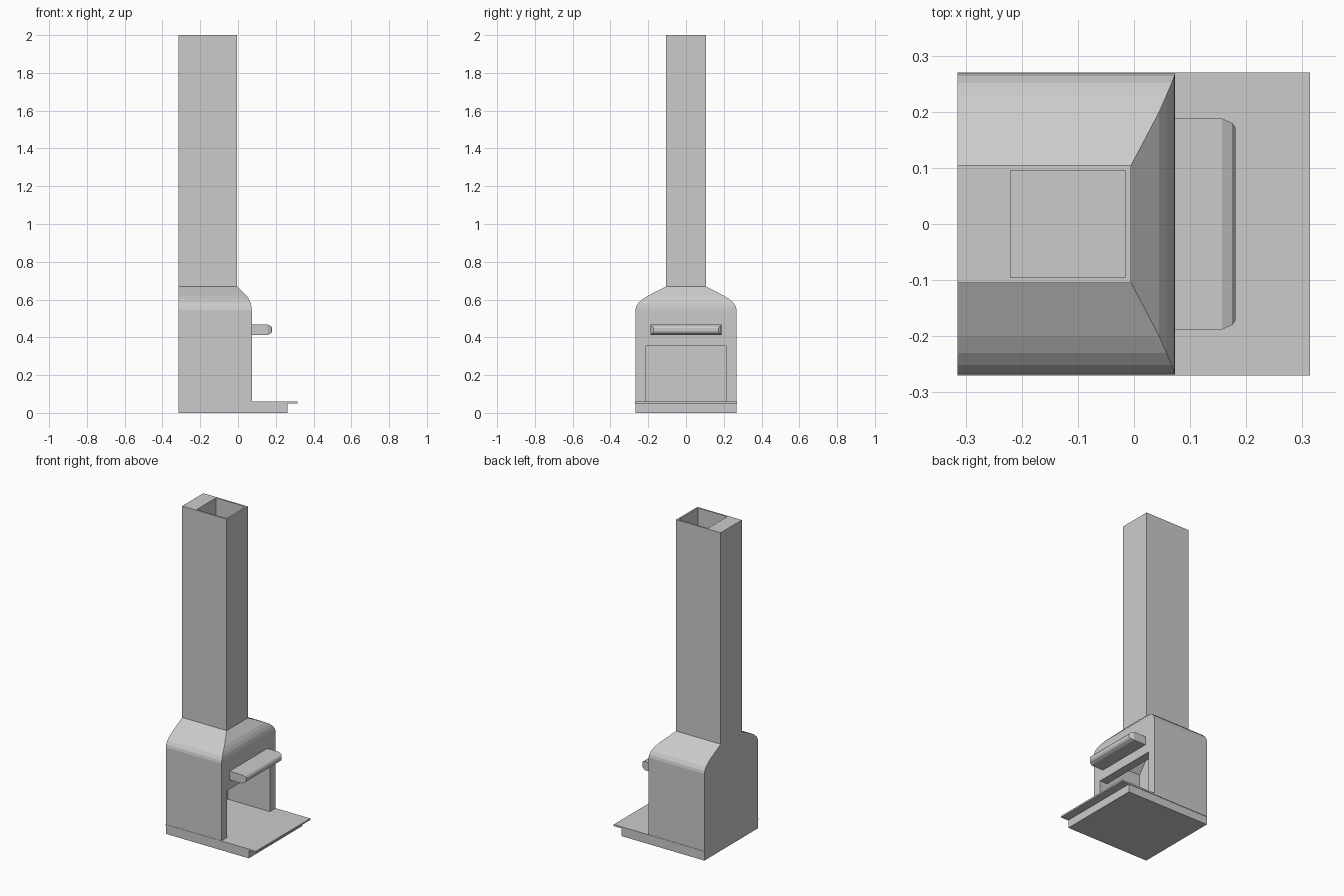
import bpy, bmesh

if "Cube" in bpy.data.objects:
    bpy.data.objects.remove(bpy.data.objects["Cube"])


def loft(name, rings):
    """Closed solid through a series of four-cornered rings."""
    bm = bmesh.new()
    loops = [[bm.verts.new(p) for p in ring] for ring in rings]
    for a, b in zip(loops, loops[1:]):
        for i in range(4):
            j = (i + 1) % 4
            bm.faces.new((a[i], a[j], b[j], b[i]))
    bm.faces.new(loops[0])
    bm.faces.new(loops[-1])
    bmesh.ops.recalc_face_normals(bm, faces=bm.faces)
    mesh = bpy.data.meshes.new(name)
    bm.to_mesh(mesh)
    bm.free()
    ob = bpy.data.objects.new(name, mesh)
    bpy.context.collection.objects.link(ob)
    return ob


def ring_z(x0, x1, y, z):
    return [(x0, -y, z), (x1, -y, z), (x1, y, z), (x0, y, z)]


def ring_x(x, y, z0, z1):
    return [(x, -y, z0), (x, y, z0), (x, y, z1), (x, -y, z1)]


def cut(target, cutter):
    mod = target.modifiers.new("cut", 'BOOLEAN')
    mod.operation = 'DIFFERENCE'
    mod.solver = 'EXACT'
    mod.object = cutter
    bpy.context.view_layer.objects.active = target
    bpy.ops.object.modifier_apply(modifier=mod.name)
    bpy.data.objects.remove(cutter)


BACK = -0.315
FRONT = 0.073
INNER = -0.22

# Plinth and overhanging hearth slab
loft("base", [ring_z(BACK, 0.262, 0.267, 0), ring_z(BACK, 0.262, 0.267, 0.05)])
loft("hearth_slab", [ring_z(BACK, 0.314, 0.27, 0.05), ring_z(BACK, 0.314, 0.27, 0.06)])

# Firebox surround, rounded hood and chimney as one stepped profile (front x, half y, z)
profile = [(FRONT, 0.268, 0.06), (FRONT, 0.268, 0.545), (0.072, 0.264, 0.562),
           (0.067, 0.251, 0.583), (0.058, 0.23, 0.602), (0.045, 0.2, 0.621),
           (-0.005, 0.105, 0.67), (-0.005, 0.105, 2.0)]
body = loft("fireplace_body", [ring_z(BACK, x, y, z) for x, y, z in profile])

# Hollow smoke chamber and flue
cut(body, loft("flue_cutter", [
    ring_z(INNER, 0.02, 0.213, 0.2), ring_z(INNER, 0.02, 0.213, 0.5),
    ring_z(INNER, -0.016, 0.095, 0.655), ring_z(INNER, -0.016, 0.095, 2.1)]))

# Firebox opening
cut(body, loft("firebox_cutter", [
    ring_z(INNER, 0.2, 0.213, 0.0), ring_z(INNER, 0.2, 0.213, 0.354)]))

# Mantel shelf with chamfered front
loft("mantel_shelf", [
    ring_x(FRONT, 0.188, 0.413, 0.467), ring_x(0.157, 0.188, 0.413, 0.467),
    ring_x(0.175, 0.18, 0.422, 0.458), ring_x(0.181, 0.172, 0.431, 0.449)])
